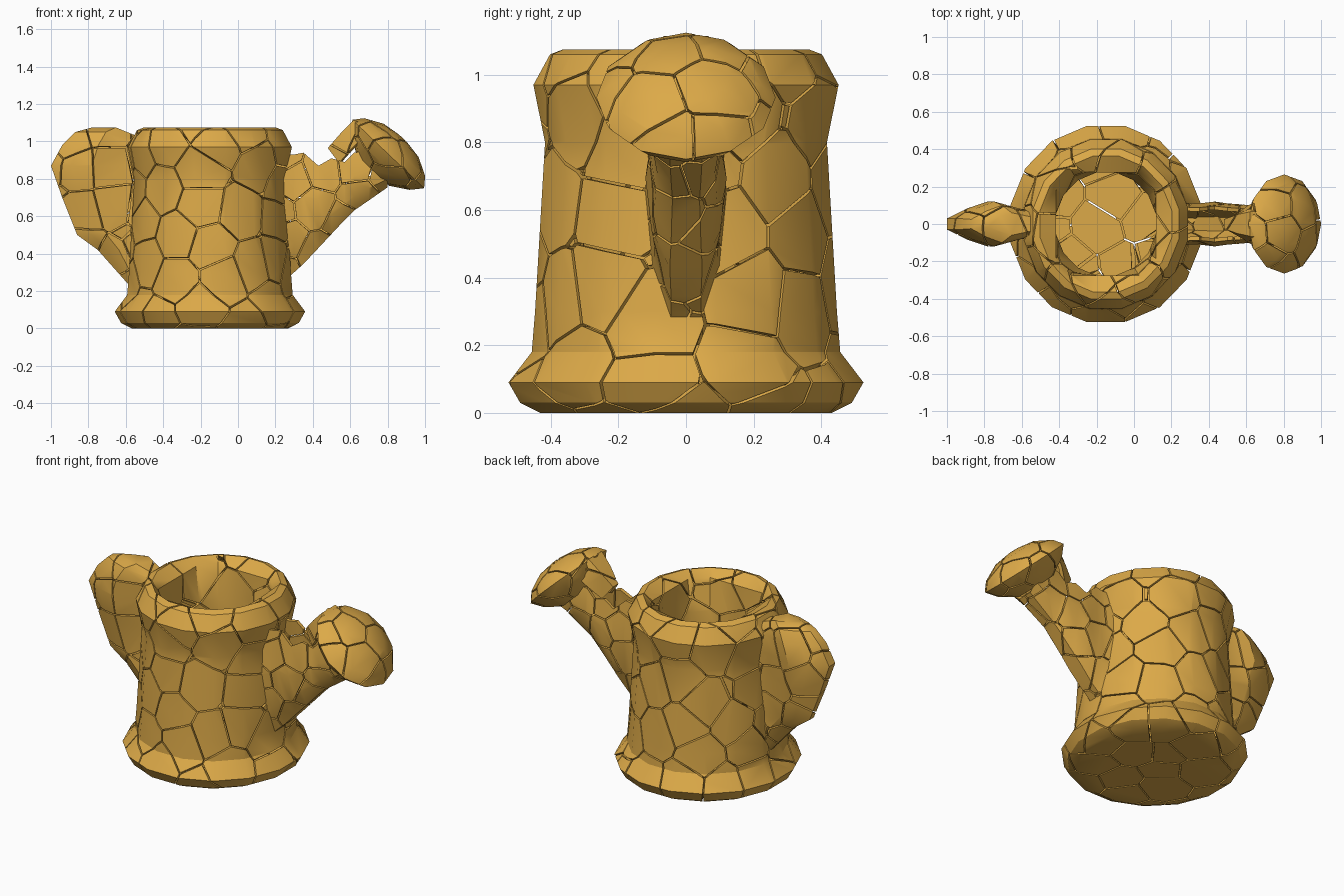
import bpy, bmesh, math, random
from mathutils import Vector

if "Cube" in bpy.data.objects:
    bpy.data.objects.remove(bpy.data.objects["Cube"])

random.seed(4)
GOLD = bpy.data.materials.new("warm_gold")
GOLD.diffuse_color = (0.72, 0.40, 0.065, 1)
GOLD.use_nodes = True
GOLD.node_tree.nodes["Principled BSDF"].inputs["Base Color"].default_value = GOLD.diffuse_color


def loft(rings, closed=True, caps=True):
    """Skin a row of equal-length point rings."""
    bm = bmesh.new()
    vs = [[bm.verts.new(p) for p in r] for r in rings]
    n = len(vs[0])
    for a, b in zip(vs, vs[1:]):
        for i in range(n if closed else n - 1):
            j = (i + 1) % n
            bm.faces.new((a[i], a[j], b[j], b[i]))
    if caps:
        bm.faces.new(vs[0][::-1])
        bm.faces.new(vs[-1])
    bmesh.ops.recalc_face_normals(bm, faces=bm.faces)
    return bm


def scatter(bm, spacing):
    """Random seeds on the surface, kept a minimum distance apart."""
    t = bm.copy()
    bmesh.ops.triangulate(t, faces=t.faces)
    tris = [[v.co.copy() for v in f.verts] for f in t.faces]
    areas = [f.calc_area() for f in t.faces]
    t.free()
    seeds = []
    for a, b, c in random.choices(tris, areas, k=2500):
        u, v = random.random(), random.random()
        if u + v > 1:
            u, v = 1 - u, 1 - v
        p = a + (b - a) * u + (c - a) * v
        if all((p - q).length > spacing for q in seeds):
            seeds.append(p)
    return seeds


def shatter(name, bm, spacing, gap=0.004, thick=0.03):
    """Split a surface into cell plates with narrow gaps, then thicken them."""
    seeds = scatter(bm, spacing)
    out = bmesh.new()
    tmp = bpy.data.meshes.new("tmp")
    for s in seeds:
        c = bm.copy()
        for q in sorted(seeds, key=lambda q: (q - s).length)[1:]:
            d = (q - s).normalized()
            mid = (q + s) / 2 - d * gap
            # skip planes that do not reach the remaining plate
            if all((v.co - mid).dot(d) <= 0 for v in c.verts):
                continue
            bmesh.ops.bisect_plane(c, geom=c.verts[:] + c.edges[:] + c.faces[:],
                                   plane_co=mid, plane_no=d, clear_outer=True)
        c.to_mesh(tmp)
        out.from_mesh(tmp)
        c.free()
    bm.free()
    bpy.data.meshes.remove(tmp)
    me = bpy.data.meshes.new(name)
    out.to_mesh(me)
    out.free()
    me.materials.append(GOLD)
    ob = bpy.data.objects.new(name, me)
    bpy.context.collection.objects.link(ob)
    bpy.ops.object.select_all(action='DESELECT')
    ob.select_set(True)
    bpy.context.view_layer.objects.active = ob
    m = ob.modifiers.new("plates", 'SOLIDIFY')
    m.thickness = thick
    m.offset = -1
    bpy.ops.object.modifier_apply(modifier=m.name)
    bpy.ops.object.shade_smooth_by_angle(angle=math.radians(32))
    return ob


# body: flared foot, tapering wall, fat rim with a squarish mouth, inner wall
def body_ring(r, z, square=False):
    pts = []
    for i in range(16):
        a = (i + 0.5) * math.tau / 16
        c, s = math.cos(a), math.sin(a)
        k = r / max(abs(c), abs(s)) if square else r
        pts.append((-0.15 + 0.97 * k * c, k * s, z))
    return pts


profile = [(.44, 0), (.50, .03), (.535, .09), (.465, .18), (.455, .30), (.425, .80),
           (.46, .97), (.41, 1.06), (.37, 1.075), (.275, 1.03, True), (.28, .85), (.28, .08)]
shatter("can_body", loft([body_ring(*p) for p in profile]), 0.175)

# handle: solid fin, thick along the outside and thin beside the body
handle = []
for z, xo, w in [(.24, -.59, .04), (.42, -.75, .07), (.50, -.86, .08), (.70, -.94, .10),
                 (.87, -1.0, .12), (.98, -.94, .12), (1.05, -.87, .10), (1.075, -.78, .06)]:
    xm = xo + (-.48 - xo) * .42
    xi = xo + (-.48 - xo) * .75
    half = [(xo, w * .25), ((xo + xm) / 2, w * .7), (xm, w), (xi, w * .65), (-.48, .09)]
    top = .04 if z > 1.04 else 0
    zs = [z, z, z, z - top, z - top]
    handle.append([(x, y, h) for (x, y), h in zip(half, zs)] +
                  [(x, -y, h) for (x, y), h in list(zip(half, zs))[::-1]])
shatter("handle", loft(handle), 0.16)

# spout: open-topped trough with an uneven upper edge
spout = []
for x, bot, top, w in [(.20, .20, .93, .13), (.30, .30, .93, .11), (.35, .345, .94, .11),
                       (.43, .43, .87, .12), (.50, .505, .91, .11), (.57, .58, .89, .105),
                       (.62, .63, .94, .10), (.70, .685, .95, .11), (.80, .755, .93, .12)]:
    h = top - bot
    half = [(w * .8, top), (w, bot + h * .6), (w * .85, bot + h * .25), (w * .4, bot)]
    spout.append([(x, y, z) for y, z in half] + [(x, -y, z) for y, z in half[::-1]])
shatter("spout", loft(spout, closed=False, caps=False), 0.15, thick=0.02)

# broken roof plate of the neck, bridging the upper edge of the sprinkler head
roof = []
for x, z, w in [(.48, .965, .05), (.55, 1.045, .10), (.62, 1.115, .13), (.70, 1.08, .15)]:
    roof.append([(x + .06, -w, z - .08), (x, -w * .5, z), (x, w * .5, z), (x + .06, w, z - .08)])
shatter("neck_roof", loft(roof, closed=False, caps=False), 0.16, thick=0.02)

# sprinkler head: low dome tilted up and outward, open behind
axis = Vector((.69, 0, .724))
side = Vector((0, 1, 0))
up = Vector((-.724, 0, .69))
centre = Vector((.81, 0, .94))
head = []
for d, r in [(.105, .03), (.09, .13), (.04, .225), (-.01, .265), (-.07, .215), (-.13, .12)]:
    ring = []
    for i in range(12):
        a = i * math.tau / 12
        ring.append(centre + axis * d + (side * math.cos(a) + up * math.sin(a)) * r)
    head.append(ring)
head_bm = loft(head)
open_end = min(head_bm.faces, key=lambda f: (f.calc_center_median() - centre).dot(axis))
bmesh.ops.delete(head_bm, geom=[open_end], context='FACES_ONLY')
shatter("sprinkler_head", head_bm, 0.14, thick=0.02)
